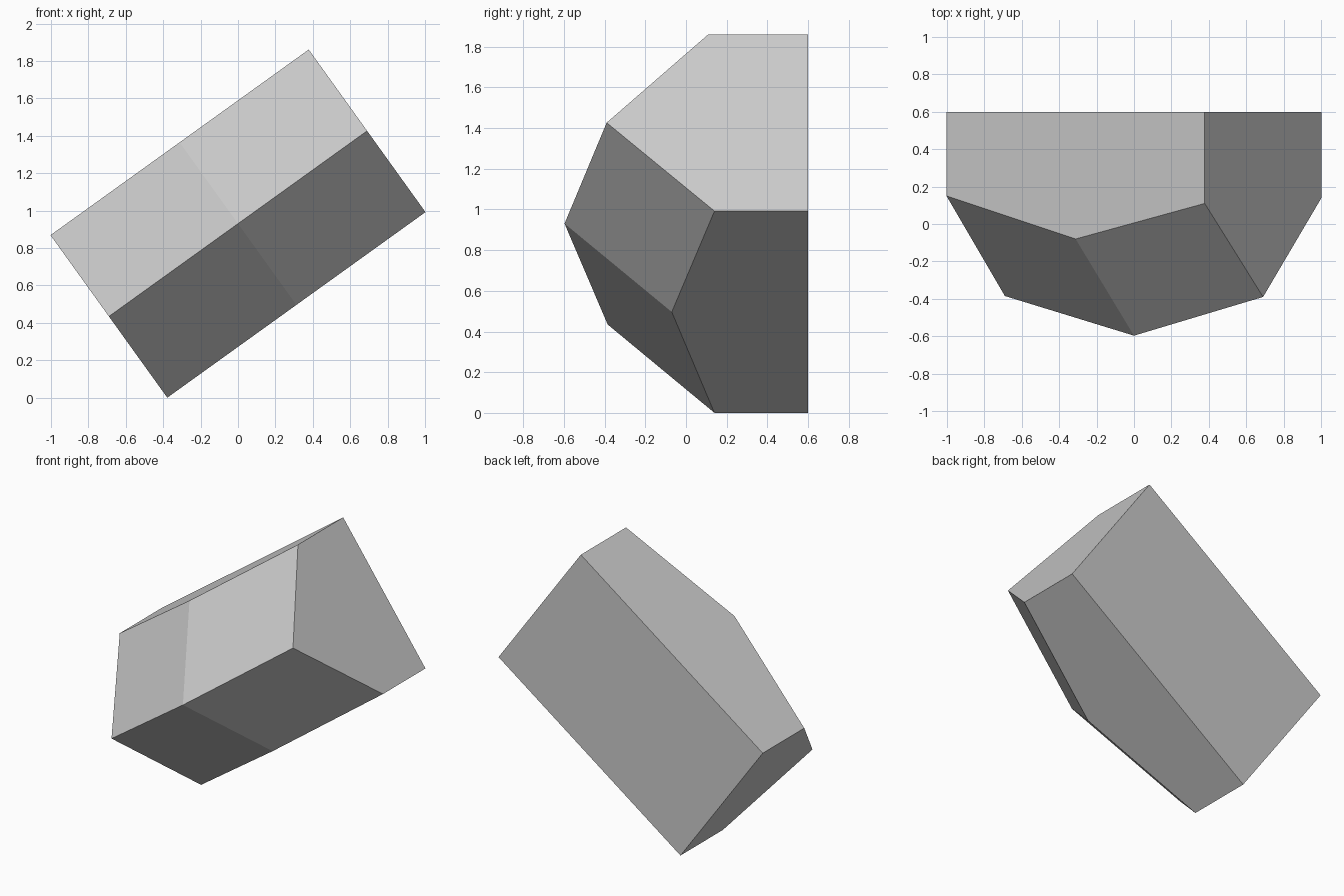
import bpy, bmesh
from math import radians
from mathutils import Matrix

if "Cube" in bpy.data.objects:
    bpy.data.objects.remove(bpy.data.objects["Cube"])

LENGTH, WIDTH, BACK = 1.70, 1.07, 0.60
TILT = radians(35.7)

# Cross-sections along the length: front depth (y) at upper edge, ridge, lower edge
sections = [(0.15, -0.385, 0.14), (-0.08, -0.597, -0.07), (0.11, -0.39, 0.14)]

bm = bmesh.new()
rings = []
for i, (upper, ridge, lower) in enumerate(sections):
    x = (i - 1) * LENGTH / 2
    h = WIDTH / 2
    profile = [(BACK, h), (upper, h), (ridge, 0), (lower, -h), (BACK, -h)]
    rings.append([bm.verts.new((x, y, z)) for y, z in profile])

# Side faces between neighbouring sections, then the two end caps
for a, b in zip(rings, rings[1:]):
    for j in range(5):
        k = (j + 1) % 5
        bm.faces.new((a[j], a[k], b[k], b[j]))
bm.faces.new(rings[0])
bm.faces.new(rings[-1])
bmesh.ops.recalc_face_normals(bm, faces=bm.faces[:])

# Tilt the block and rest its lowest corner on the ground
bm.transform(Matrix.Rotation(-TILT, 4, 'Y'))
low = min(v.co.z for v in bm.verts)
bmesh.ops.translate(bm, vec=(0, 0, -low), verts=bm.verts[:])

mesh = bpy.data.meshes.new("faceted_block")
bm.to_mesh(mesh)
bm.free()
block = bpy.data.objects.new("faceted_block", mesh)
bpy.context.collection.objects.link(block)
